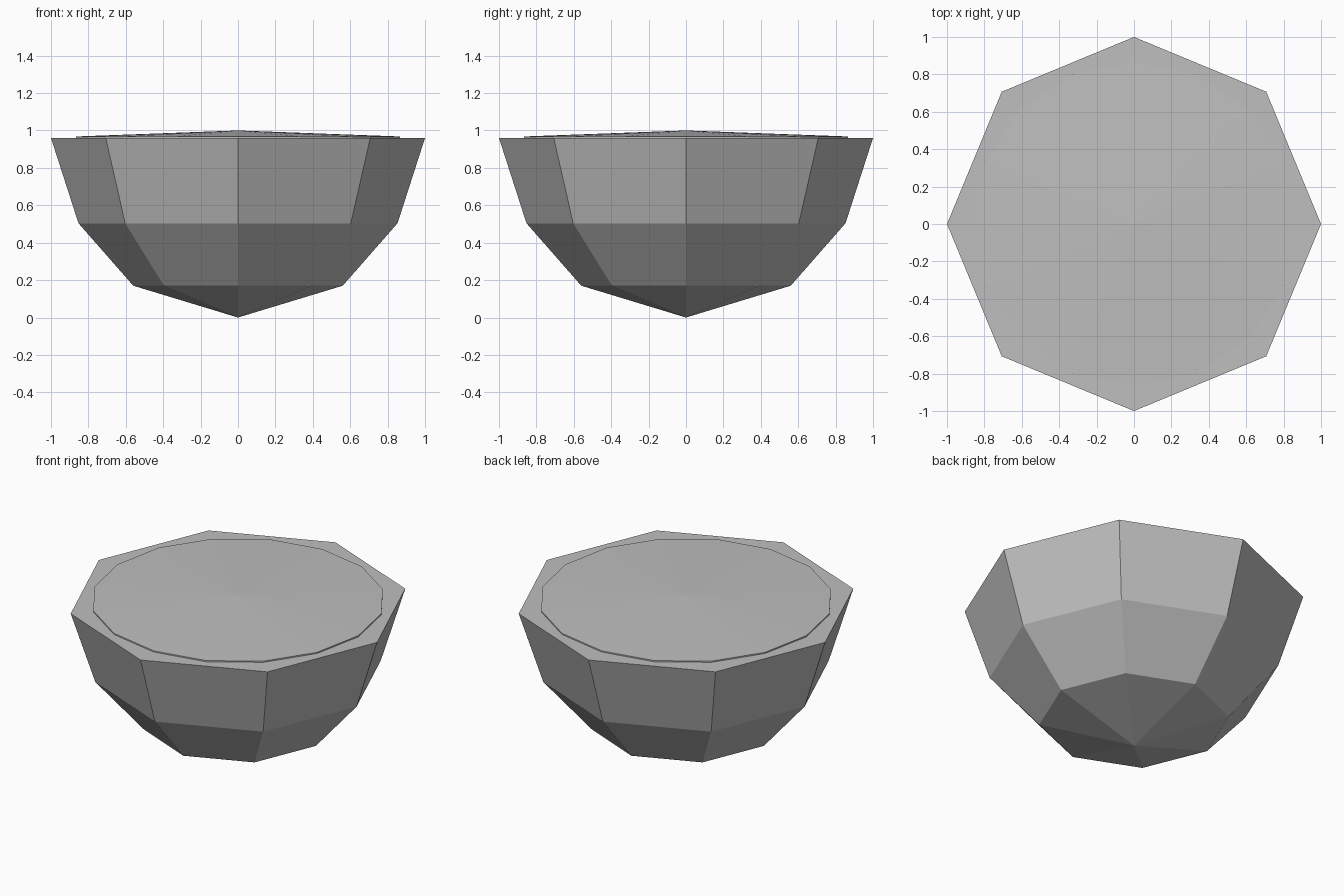
import bpy
import math

if "Cube" in bpy.data.objects:
    bpy.data.objects.remove(bpy.data.objects["Cube"])

grey = bpy.data.materials.new("mid grey")
grey.diffuse_color = (0.52, 0.52, 0.52, 1.0)
grey.use_nodes = True
grey.node_tree.nodes["Principled BSDF"].inputs["Base Color"].default_value = grey.diffuse_color


def lathe(name, profile, sides):
    """Spin (radius, z) points around z; a radius of 0 makes a pole."""
    verts, faces, rings = [], [], []
    for r, z in profile:
        start = len(verts)
        count = sides if r > 0 else 1
        for i in range(count):
            a = 2 * math.pi * i / sides
            verts.append((r * math.cos(a), r * math.sin(a), z))
        rings.append([start + i % count for i in range(sides)])
    for low, high in zip(rings, rings[1:]):
        for i in range(sides):
            j = (i + 1) % sides
            loop = [low[i], low[j], high[j], high[i]]
            faces.append(list(dict.fromkeys(loop)))
    if profile[-1][0] > 0:
        faces.append(rings[-1])
    mesh = bpy.data.meshes.new(name)
    mesh.from_pydata(verts, [], faces)
    mesh.materials.append(grey)
    obj = bpy.data.objects.new(name, mesh)
    bpy.context.collection.objects.link(obj)
    return obj


# Eight-sided faceted bowl with a flat top
lathe("bowl", [(0, 0), (0.56, 0.17), (0.853, 0.504), (1.0, 0.96)], 8)

# Shallow sixteen-sided cone resting on the bowl
lathe("lid", [(0.865, 0.96), (0.865, 0.968), (0, 1.0)], 16)
